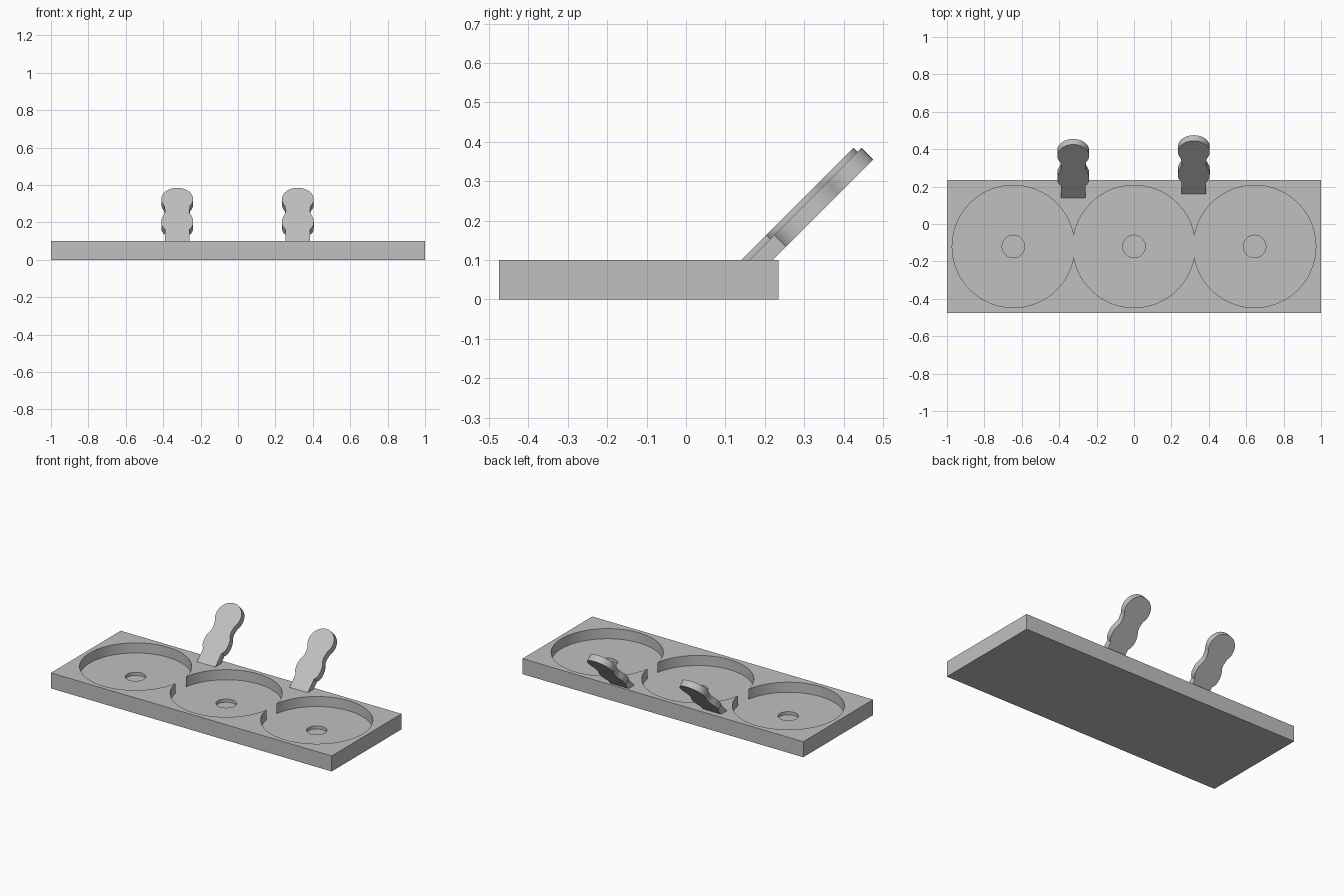
import bpy
import bmesh
import math

if "Cube" in bpy.data.objects:
    bpy.data.objects.remove(bpy.data.objects["Cube"], do_unlink=True)

BASE_TOP = 0.1
WELL_Y = -0.12
WELL_SPACING = 0.645

grey = bpy.data.materials.new("plain_grey")
grey.use_nodes = True
grey.diffuse_color = (0.53, 0.53, 0.53, 1)
grey.node_tree.nodes["Principled BSDF"].inputs["Base Color"].default_value = grey.diffuse_color


def activate(obj):
    bpy.ops.object.select_all(action='DESELECT')
    obj.select_set(True)
    bpy.context.view_layer.objects.active = obj


def smooth(obj):
    activate(obj)
    bpy.ops.object.shade_smooth_by_angle(angle=math.radians(30))


def cut_cylinder(obj, x, radius, floor):
    """Sink a round pocket into the object down to the floor height."""
    height = 0.2
    bpy.ops.mesh.primitive_cylinder_add(
        vertices=96, radius=radius, depth=height,
        location=(x, WELL_Y, floor + height / 2))
    cutter = bpy.context.object
    cutter.hide_render = True
    activate(obj)
    mod = obj.modifiers.new("pocket", 'BOOLEAN')
    mod.operation = 'DIFFERENCE'
    mod.solver = 'EXACT'
    mod.object = cutter
    bpy.ops.object.modifier_apply(modifier=mod.name)
    bpy.data.objects.remove(cutter, do_unlink=True)


# Tray slab with three joined round wells, each with a small centre hole
bpy.ops.mesh.primitive_cube_add(size=1, location=(0, WELL_Y, BASE_TOP / 2))
tray = bpy.context.object
tray.name = "tray"
tray.scale = (2, 0.71, BASE_TOP)
bpy.ops.object.transform_apply(location=True, rotation=False, scale=True)
tray.data.materials.append(grey)
for i in (-1, 0, 1):
    cut_cylinder(tray, i * WELL_SPACING, 0.327, 0.035)
for i in (-1, 0, 1):
    cut_cylinder(tray, i * WELL_SPACING, 0.06, 0.015)
smooth(tray)


def handle_outline():
    """Half widths up the handle, a round head, then the mirrored side."""
    side = [(0.065, 0), (0.065, 0.09), (0.075, 0.1), (0.083, 0.12),
            (0.085, 0.145), (0.083, 0.17), (0.076, 0.19), (0.067, 0.21),
            (0.064, 0.23), (0.067, 0.25)]
    head = []
    steps = 32
    for k in range(steps + 1):
        a = math.radians(-35 + 250 * k / steps)
        head.append((0.085 * math.cos(a), 0.318 + 0.085 * math.sin(a)))
    return side + head + [(-w, s) for w, s in reversed(side)]


def make_handle(name, x, foot_y, thickness=0.042):
    """Plate leaning back at 45 degrees, its foot cut flush with the tray."""
    c = math.sqrt(0.5)
    bm = bmesh.new()
    front = [bm.verts.new((x + w, foot_y + s * c, BASE_TOP + s * c))
             for w, s in handle_outline()]
    face = bm.faces.new(front)
    back = bmesh.ops.extrude_face_region(bm, geom=[face])["geom"]
    for v in back:
        if isinstance(v, bmesh.types.BMVert):
            at_foot = v.co.z < BASE_TOP + 0.001
            v.co.y += thickness * (1 / c if at_foot else c)
            v.co.z -= 0 if at_foot else thickness * c
    bmesh.ops.recalc_face_normals(bm, faces=bm.faces)
    mesh = bpy.data.meshes.new(name)
    bm.to_mesh(mesh)
    bm.free()
    mesh.materials.append(grey)
    obj = bpy.data.objects.new(name, mesh)
    bpy.context.collection.objects.link(obj)
    smooth(obj)


# Two leaning handles behind the wells
make_handle("right_handle", -0.325, 0.14)
make_handle("left_handle", 0.32, 0.16)
